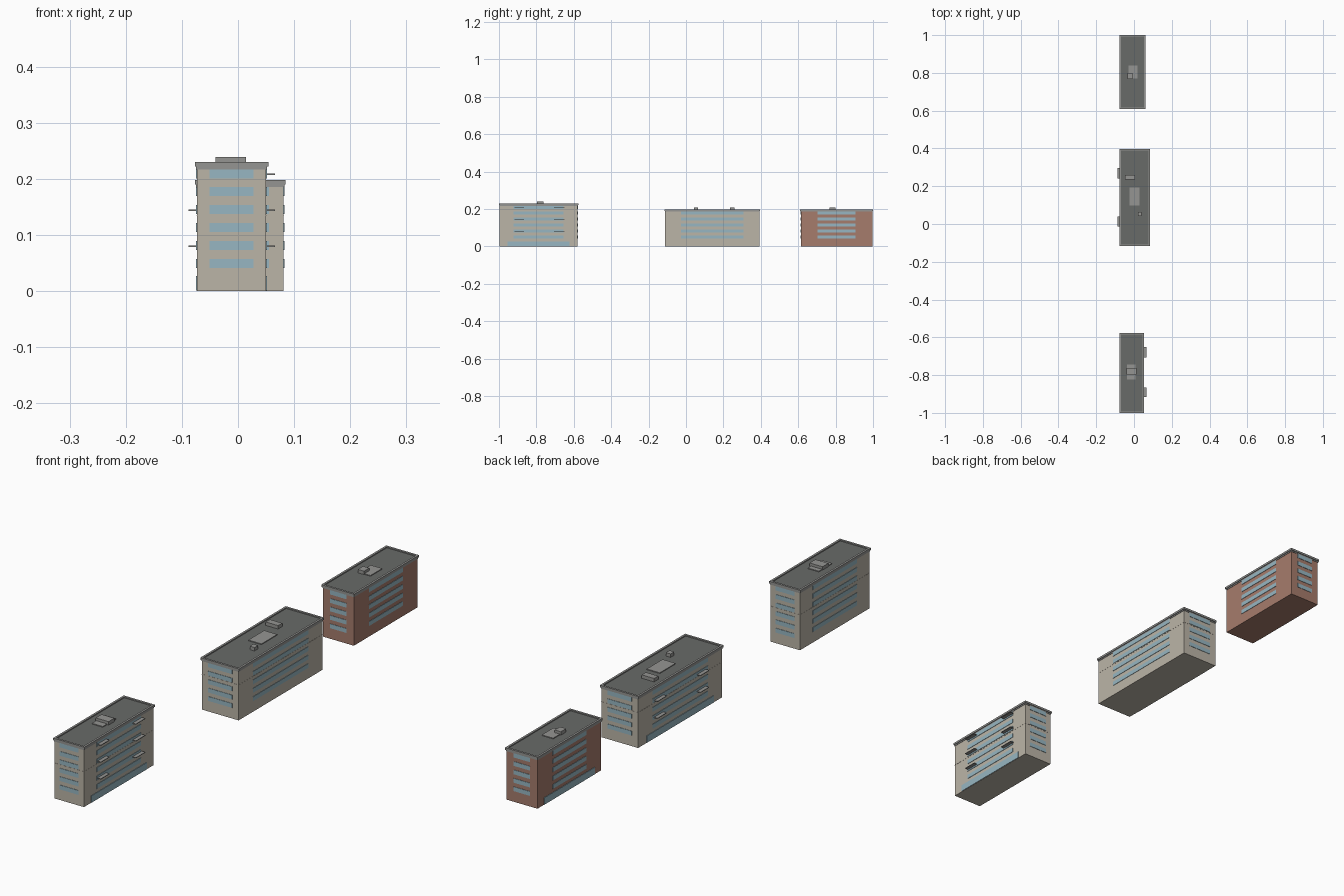
import bpy, bmesh

if "Cube" in bpy.data.objects:
    bpy.data.objects.remove(bpy.data.objects["Cube"])


def material(name, rgb):
    m = bpy.data.materials.new(name)
    m.diffuse_color = (*rgb, 1)
    m.use_nodes = True
    m.node_tree.nodes["Principled BSDF"].inputs["Base Color"].default_value = m.diffuse_color
    return m


BEIGE = material("beige_wall", (0.50, 0.46, 0.39))
BRICK = material("brick_wall", (0.38, 0.20, 0.15))
GLASS = material("window_blue", (0.31, 0.47, 0.54))
ROOF = material("roof_dark", (0.14, 0.145, 0.14))
TRIM = material("trim_grey", (0.30, 0.30, 0.29))


def finish(name, bm, mat):
    bmesh.ops.recalc_face_normals(bm, faces=bm.faces)
    me = bpy.data.meshes.new(name)
    bm.to_mesh(me)
    bm.free()
    me.materials.append(mat)
    ob = bpy.data.objects.new(name, me)
    bpy.context.collection.objects.link(ob)
    return ob


def boxes(name, mat, items):
    """One object from boxes given as (x0, x1, y0, y1, z0, z1)."""
    bm = bmesh.new()
    for x0, x1, y0, y1, z0, z1 in items:
        for v in bmesh.ops.create_cube(bm, size=1)["verts"]:
            v.co = (x0 if v.co.x < 0 else x1,
                    y0 if v.co.y < 0 else y1,
                    z0 if v.co.z < 0 else z1)
    return finish(name, bm, mat)


def ring(name, mat, x0, x1, y0, y1, profile):
    """Sweep a closed (outward offset, z) profile around a rectangle."""
    bm = bmesh.new()
    loops = [[bm.verts.new(c) for c in ((x0 - o, y0 - o, z), (x1 + o, y0 - o, z),
                                        (x1 + o, y1 + o, z), (x0 - o, y1 + o, z))]
             for o, z in profile]
    for a, b in zip(loops, loops[1:] + loops[:1]):
        for i in range(4):
            j = (i + 1) % 4
            bm.faces.new((a[i], a[j], b[j], b[i]))
    return finish(name, bm, mat)


def building(name, x0, x1, y0, y1, floors, wall, margin, entry_side,
             balcony_y=(), balcony_z=(), flats=(), units=(), belt=True):
    top = 0.032 * floors + 0.038
    deck = top - 0.009
    p = 0.0015
    boxes(name + "_walls", wall, [(x0, x1, y0, y1, 0, deck - 0.001)])
    boxes(name + "_roof_deck", ROOF, [(x0, x1, y0, y1, deck - 0.001, deck + 0.005)])

    # overhanging parapet with a thin step below it
    ring(name + "_parapet", TRIM, x0, x1, y0, y1,
         [(0, top - 0.013), (0.0015, top - 0.013), (0.0015, top - 0.008),
          (0.004, top - 0.008), (0.004, top), (-0.004, top), (-0.004, top - 0.006)])
    if belt:
        ring(name + "_belt_course", wall, x0, x1, y0, y1,
             [(-0.001, 0.1335), (0.0006, 0.1335), (0.0006, 0.135), (-0.001, 0.135)])

    # window strips on all four sides
    mx, my = (x1 - x0) * margin, (y1 - y0) * margin
    strips = []
    for f in range(floors):
        z = 0.041 + 0.032 * f
        h = z + 0.0165
        strips += [(x0 - p, x0 + p, y0 + my, y1 - my, z, h),
                   (x1 - p, x1 + p, y0 + my, y1 - my, z, h),
                   (x0 + mx, x1 - mx, y0 - p, y0 + p, z, h),
                   (x0 + mx, x1 - mx, y1 - p, y1 + p, z, h)]
    boxes(name + "_windows", GLASS, strips)

    # ground floor shopfront and balconies on the entry side
    xs = x1 if entry_side > 0 else x0
    e = (y1 - y0) * 0.1
    boxes(name + "_shopfront", GLASS, [(xs - 0.002, xs + 0.002, y0 + e, y1 - e, 0.001, 0.027)])
    slabs = []
    for ya, yb in balcony_y:
        for z in balcony_z:
            a, b = sorted((xs - entry_side * 0.002, xs + entry_side * 0.0155))
            slabs.append((a, b, ya, yb, z - 0.0012, z + 0.0012))
    if slabs:
        boxes(name + "_balconies", TRIM, slabs)

    # rooftop hatches and vent units
    boxes(name + "_roof_hatch", TRIM, [(*r, deck, top - 0.001) for r in flats])
    boxes(name + "_roof_units", TRIM, [(*r, deck, top + 0.009) for r in units])


building("front_block", -0.073, 0.05, -0.996, -0.58, 6, BEIGE, 0.18, 1,
         balcony_y=[(-0.917, -0.865), (-0.706, -0.65)], balcony_z=(0.08, 0.144, 0.208),
         flats=[(-0.038, 0.008, -0.823, -0.743)], units=[(-0.04, 0.014, -0.797, -0.762)])
building("middle_block", -0.073, 0.081, -0.112, 0.392, 5, BEIGE, 0.17, -1,
         balcony_y=[(-0.013, 0.04), (0.242, 0.297)], balcony_z=(0.08, 0.144),
         flats=[(-0.025, 0.03, 0.098, 0.193)],
         units=[(-0.048, 0.004, 0.235, 0.26), (0.02, 0.04, 0.042, 0.064)])
building("rear_block", -0.073, 0.057, 0.614, 0.996, 5, BRICK, 0.235, -1,
         flats=[(-0.03, 0.018, 0.77, 0.84)], units=[(-0.034, -0.008, 0.768, 0.80)],
         belt=False)
